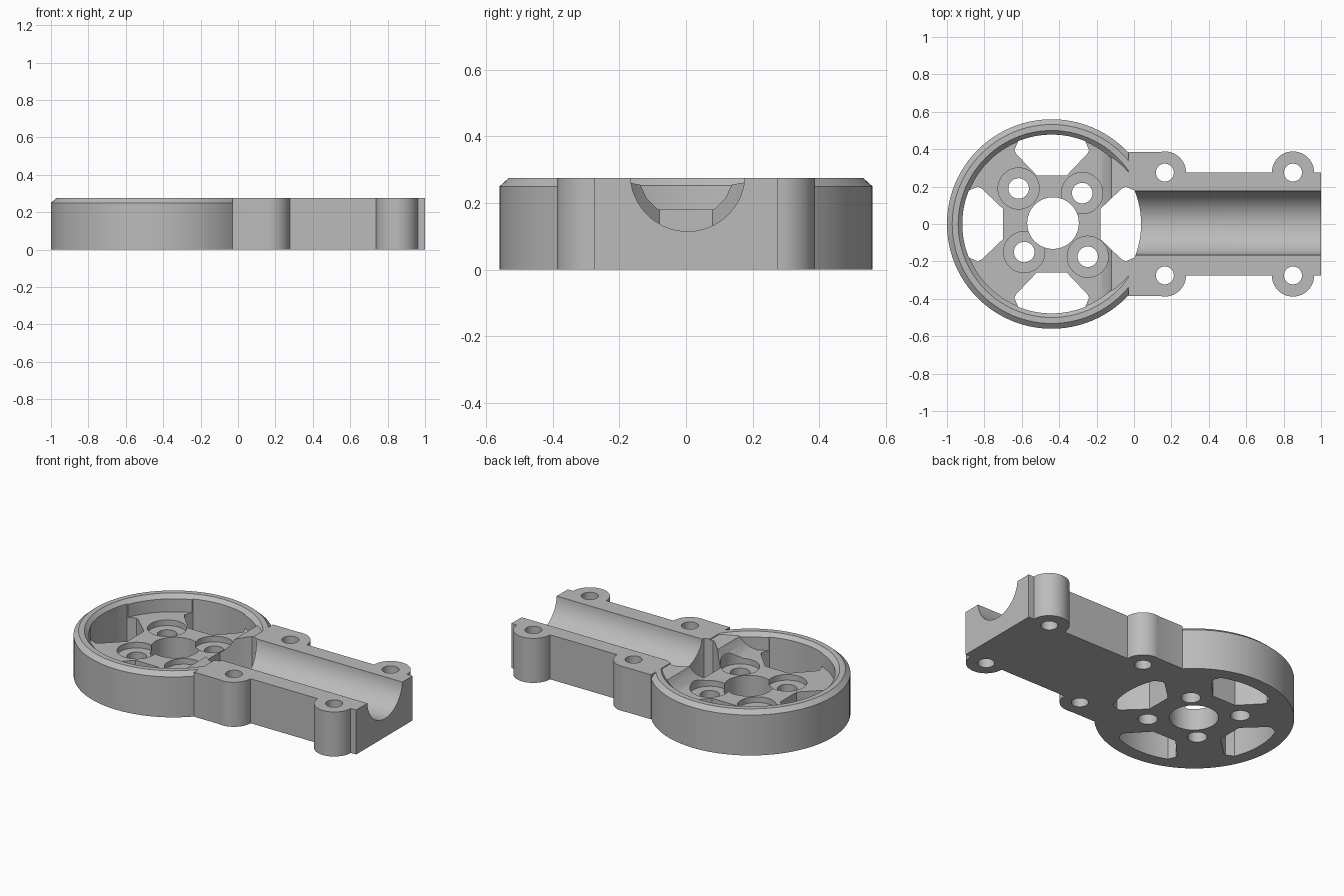
import bpy, bmesh, math
from mathutils import Vector, Matrix

cube = bpy.data.objects.get("Cube")
if cube:
    bpy.data.objects.remove(cube, do_unlink=True)

H = 0.275                     # overall height
FLOOR = 0.17                  # top of the spoked floor
CX = -0.44                    # centre of the round housing

grey = bpy.data.materials.new("light_grey")
grey.use_nodes = True
grey.diffuse_color = (0.5, 0.5, 0.5, 1)
grey.node_tree.nodes["Principled BSDF"].inputs["Base Color"].default_value = (0.5, 0.5, 0.5, 1)


def finish(name, bm):
    bmesh.ops.recalc_face_normals(bm, faces=bm.faces)
    mesh = bpy.data.meshes.new(name)
    bm.to_mesh(mesh)
    bm.free()
    mesh.materials.append(grey)
    obj = bpy.data.objects.new(name, mesh)
    bpy.context.collection.objects.link(obj)
    return obj


def prism(name, points, sweep):
    """Extrude a closed 3D outline along a vector."""
    bm = bmesh.new()
    face = bm.faces.new([bm.verts.new(p) for p in points])
    ext = bmesh.ops.extrude_face_region(bm, geom=[face])
    bmesh.ops.translate(bm, vec=sweep,
                        verts=[v for v in ext["geom"] if isinstance(v, bmesh.types.BMVert)])
    return finish(name, bm)


def box(name, x0, x1, y, z0, z1):
    outline = [(x0, -y, z0), (x1, -y, z0), (x1, y, z0), (x0, y, z0)]
    return prism(name, outline, Vector((0, 0, z1 - z0)))


def lathe(name, x, y, profile, sides=48):
    """Solid of revolution from (radius, z) points, capped at both ends."""
    bm = bmesh.new()
    rings = [[bm.verts.new((x + r * math.cos(math.tau * i / sides),
                            y + r * math.sin(math.tau * i / sides), z))
              for i in range(sides)] for r, z in profile]
    for a, b in zip(rings, rings[1:]):
        for i in range(sides):
            j = (i + 1) % sides
            bm.faces.new((a[i], a[j], b[j], b[i]))
    bm.faces.new(rings[0])
    bm.faces.new(rings[-1])
    return finish(name, bm)


def cylinder(name, x, y, r, z0, z1, sides=48):
    return lathe(name, x, y, [(r, z0), (r, z1)], sides)


def combine(target, other, operation):
    """Apply a boolean and drop the helper object."""
    mod = target.modifiers.new(operation, "BOOLEAN")
    mod.operation, mod.solver, mod.object = operation, "EXACT", other
    bpy.context.view_layer.update()
    deps = bpy.context.evaluated_depsgraph_get()
    mesh = bpy.data.meshes.new_from_object(target.evaluated_get(deps))
    target.modifiers.clear()
    target.data = mesh
    bpy.data.objects.remove(other, do_unlink=True)


# Outer body: round housing with chamfered rim, neck, lugs and bosses
body = lathe("motor_mount", CX, 0, [(0.56, 0), (0.56, 0.25), (0.532, H)], 96)
combine(body, box("neck", -0.1, 1.0, 0.275, 0, H), "UNION")
combine(body, box("shoulder", -0.03, 0.165, 0.385, 0, H), "UNION")
screws = [(x, y) for x in (0.165, 0.85) for y in (-0.275, 0.275)]
for x, y in screws:
    combine(body, cylinder("boss", x, y, 0.113, 0, H), "UNION")

# Round pocket, leaving a sloped block where the neck enters
pocket = lathe("pocket", CX, 0, [(0.475, FLOOR), (0.475, 0.25), (0.51, 0.285), (0.51, 0.4)], 96)
slope = [(-0.2, 0.1), (-0.2, FLOOR), (-0.17, 0.185), (-0.14, 0.215), (-0.12, 0.255),
         (-0.03, 0.27), (0.0, 0.5), (0.2, 0.5), (0.2, 0.1)]
block = prism("block", [(x, -0.6, z) for x, z in slope], Vector((0, 1.2, 0)))
combine(pocket, block, "DIFFERENCE")
combine(body, pocket, "DIFFERENCE")

# Four windows between the spokes
arc = [(0.478 * math.cos(a), 0.478 * math.sin(a))
       for a in (math.radians(-22 + 44 * i / 12) for i in range(13))]
outline = [(0.26, -0.08), (0.27, -0.09), (0.375, -0.19), (0.395, -0.2)] + arc
outline += [(0.395, 0.2), (0.375, 0.19), (0.27, 0.09), (0.26, 0.08)]
for k in range(4):
    turn = Matrix.Translation((CX, 0, -0.1)) @ Matrix.Rotation(k * math.pi / 2, 4, "Z")
    window = prism("window", [turn @ Vector((x, y, 0)) for x, y in outline], Vector((0, 0, 0.6)))
    combine(body, window, "DIFFERENCE")

# Centre hole, counterbored mounting holes and clamp screw holes
combine(body, cylinder("centre_hole", -0.433, 0.005, 0.138, -0.1, 0.5, 64), "DIFFERENCE")
for x, y in [(-0.617, 0.19), (-0.277, 0.165), (-0.587, -0.15), (-0.247, -0.175)]:
    combine(body, cylinder("counterbore", x, y, 0.11, 0.135, 0.5), "DIFFERENCE")
    combine(body, cylinder("mount_hole", x, y, 0.055, -0.1, 0.5, 32), "DIFFERENCE")
for x, y in screws:
    combine(body, cylinder("screw_hole", x, y, 0.048, -0.1, 0.5, 32), "DIFFERENCE")

# Half-round tube channel along the neck
channel = [(-0.06, 0.005 + 0.172 * math.cos(math.tau * i / 64),
            0.287 + 0.172 * math.sin(math.tau * i / 64)) for i in range(64)]
combine(body, prism("channel", channel, Vector((1.2, 0, 0))), "DIFFERENCE")

# Smooth the curved walls, keep the edges crisp
bpy.ops.object.select_all(action="DESELECT")
body.select_set(True)
bpy.context.view_layer.objects.active = body
bpy.ops.object.shade_smooth_by_angle(angle=math.radians(25))
